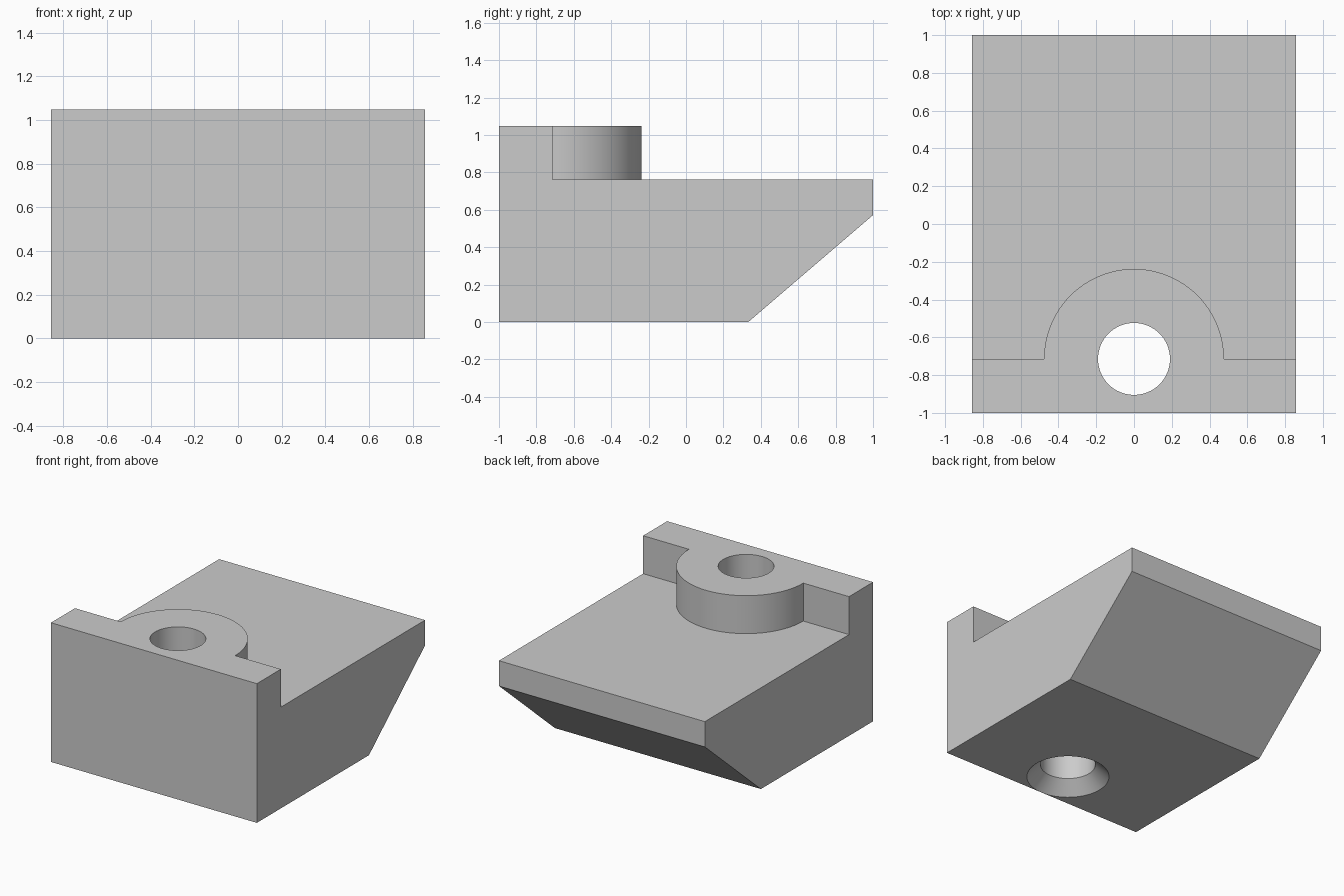
import bpy, bmesh, math
from mathutils import Vector

cube = bpy.data.objects.get("Cube")
if cube:
    bpy.data.objects.remove(cube, do_unlink=True)

U = 2 / 21                      # design unit: the block is 21 units long
HOLE_Y = -1 + 3 * U             # hole and boss share this centre line
TOP, STEP = 11 * U, 8 * U

grey = bpy.data.materials.new("plain grey")
grey.use_nodes = True
colour = (0.6, 0.6, 0.6, 1)
grey.diffuse_color = colour
grey.node_tree.nodes["Principled BSDF"].inputs["Base Color"].default_value = colour


def prism(name, outline, direction):
    """Extrude a closed 3D outline along a direction into a solid."""
    bm = bmesh.new()
    face = bm.faces.new([bm.verts.new(p) for p in outline])
    ext = bmesh.ops.extrude_face_region(bm, geom=[face])
    moved = [g for g in ext["geom"] if isinstance(g, bmesh.types.BMVert)]
    bmesh.ops.translate(bm, verts=moved, vec=Vector(direction))
    bmesh.ops.recalc_face_normals(bm, faces=bm.faces)
    return finish(name, bm)


def finish(name, bm):
    mesh = bpy.data.meshes.new(name)
    bm.to_mesh(mesh)
    bm.free()
    mesh.materials.append(grey)
    obj = bpy.data.objects.new(name, mesh)
    bpy.context.collection.objects.link(obj)
    return obj


def boolean(target, tool, operation):
    """Apply a boolean and discard the tool object."""
    mod = target.modifiers.new(operation.lower(), "BOOLEAN")
    mod.operation, mod.solver, mod.object = operation, "EXACT", tool
    bpy.context.view_layer.objects.active = target
    bpy.ops.object.modifier_apply(modifier=mod.name)
    bpy.data.objects.remove(tool, do_unlink=True)


# Block: side profile with raised front wall and sloped rear underside
side = [(-1, 0), (14 * U - 1, 0), (1, 6 * U), (1, STEP), (HOLE_Y, STEP), (HOLE_Y, TOP), (-1, TOP)]
block = prism("wedge_block", [(-9 * U, y, z) for y, z in side], (18 * U, 0, 0))

# Half-round boss behind the wall, rooted inside the block
r = 5 * U
arc = [(r * math.cos(math.pi * i / 48), HOLE_Y + r * math.sin(math.pi * i / 48)) for i in range(49)]
outline = [(x, y, STEP - U) for x, y in arc + [(-r, HOLE_Y - U), (r, HOLE_Y - U)]]
boss = prism("boss", outline, (0, 0, TOP - STEP + U))
boolean(block, boss, "UNION")

# Through hole with a 45 degree countersink underneath, as a revolved cutter
bm = bmesh.new()
rings = []
for radius, z in [(4 * U, -U), (2 * U, U), (2 * U, TOP + U)]:
    rings.append([bm.verts.new((radius * math.cos(a), HOLE_Y + radius * math.sin(a), z))
                  for a in (math.tau * i / 64 for i in range(64))])
for low, high in zip(rings, rings[1:]):
    for i in range(64):
        j = (i + 1) % 64
        bm.faces.new((low[i], low[j], high[j], high[i]))
bm.faces.new(rings[0])
bm.faces.new(rings[-1])
bmesh.ops.recalc_face_normals(bm, faces=bm.faces)
boolean(block, finish("hole_cutter", bm), "DIFFERENCE")

# Smooth round walls, crisp edges elsewhere
bpy.ops.object.select_all(action="DESELECT")
block.select_set(True)
bpy.context.view_layer.objects.active = block
bpy.ops.object.shade_smooth_by_angle(angle=math.radians(30))
